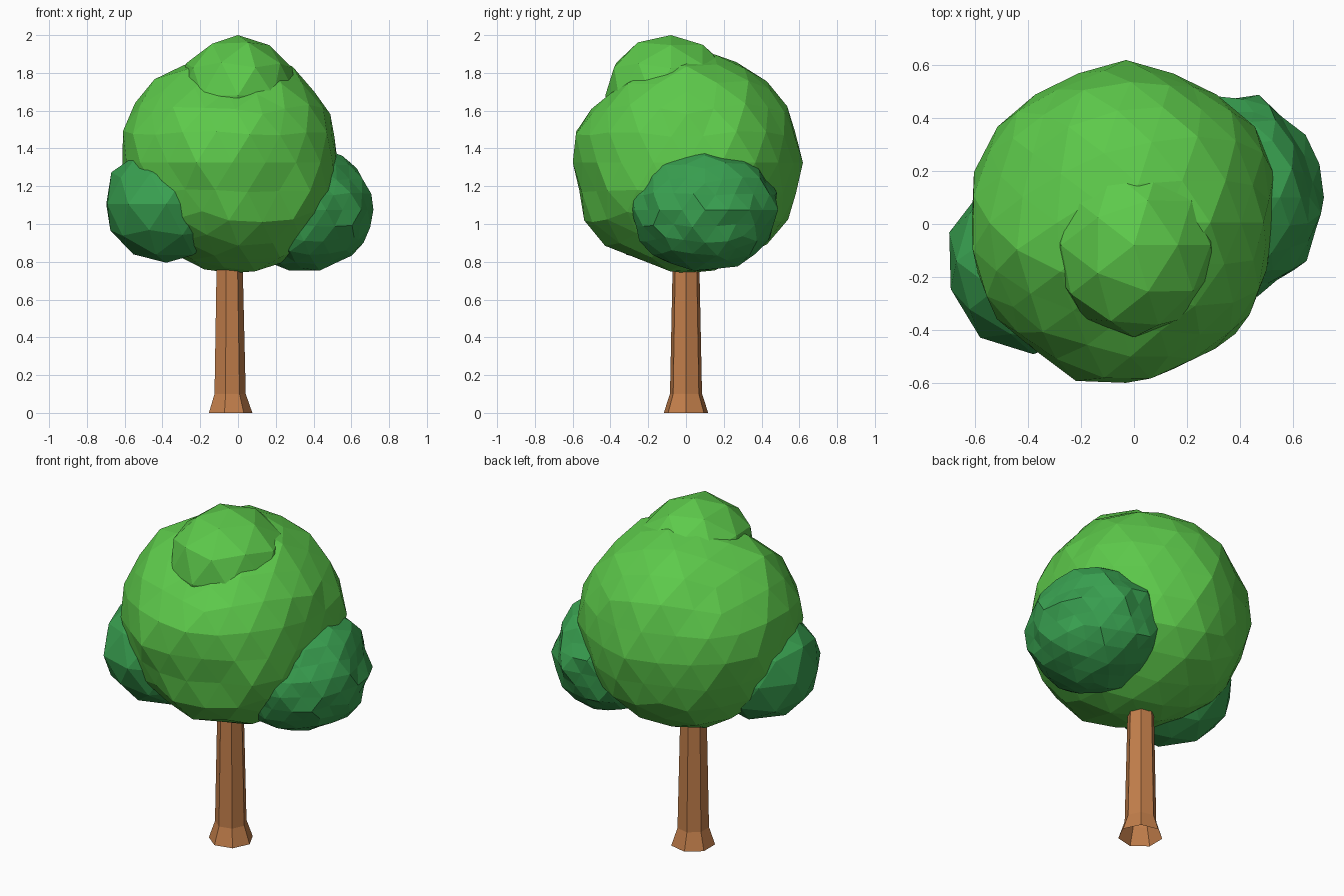
import bpy, bmesh, math, random
from mathutils import Vector

if "Cube" in bpy.data.objects:
    bpy.data.objects.remove(bpy.data.objects["Cube"])

random.seed(11)


def material(name, color):
    m = bpy.data.materials.new(name)
    m.diffuse_color = (*color, 1)
    m.use_nodes = True
    m.node_tree.nodes["Principled BSDF"].inputs["Base Color"].default_value = m.diffuse_color
    return m


def finish(bm, name, mat):
    bmesh.ops.recalc_face_normals(bm, faces=bm.faces)
    mesh = bpy.data.meshes.new(name)
    bm.to_mesh(mesh)
    bm.free()
    mesh.materials.append(mat)
    obj = bpy.data.objects.new(name, mesh)
    bpy.context.collection.objects.link(obj)
    return obj


def blob(name, center, radii, subdiv, rough, mat, bumps=()):
    """Faceted leaf clump; bumps are (direction, reach, amount) pushes on the surface."""
    bm = bmesh.new()
    bmesh.ops.create_icosphere(bm, subdivisions=subdiv, radius=1)
    for v in bm.verts:
        d = v.co.normalized()
        r = 1.0
        if abs(d.z) < 0.99:
            r += random.uniform(-rough, rough)
        for direction, reach, amount in bumps:
            dist = (d - Vector(direction).normalized()).length
            r += amount * max(0, 1 - dist / reach)
        v.co = Vector(center) + Vector([d[i] * radii[i] * r for i in range(3)])
    return finish(bm, name, mat)


leaf = material("leaf_green", (0.11, 0.59, 0.07))
dark_leaf = material("dark_leaf_green", (0.04, 0.35, 0.08))
bark = material("bark_brown", (0.54, 0.21, 0.07))

# Seven-sided trunk with a flared foot, open underneath
bm = bmesh.new()
rings = []
for z, r, x in [(0, 0.121, -0.045), (0.10, 0.087, -0.046), (0.86, 0.071, -0.048)]:
    rings.append([bm.verts.new((x + r * math.cos(k * math.tau / 7),
                                r * math.sin(k * math.tau / 7), z)) for k in range(7)])
for low, high in zip(rings, rings[1:]):
    for k in range(7):
        n = (k + 1) % 7
        bm.faces.new((low[k], low[n], high[n], high[k]))
bm.faces.new(rings[-1])
finish(bm, "trunk", bark)

# Main crown: tucked in along the lower front, flattened under the top clump
blob("main_crown", (-0.03, 0.005, 1.325), (0.59, 0.605, 0.585), 3, 0.025, leaf,
     [((-0.25, -1, -0.27), 0.4, -0.07), ((0.35, -1, -0.27), 0.4, -0.07),
      ((-0.3, -1, 0.03), 0.4, 0.05), ((0, -1, -0.62), 0.4, 0.05),
      ((0, -0.55, 0.75), 0.65, -0.12), ((0, 0.5, 0.85), 0.4, 0.03),
      ((-0.85, -0.2, 0.5), 0.5, 0.05), ((-0.7, -0.5, -0.35), 0.4, 0.04),
      ((1, -0.1, 0.15), 0.6, -0.07)])

# Crown top, leaning forward
blob("top_crown", (0, -0.08, 1.68), (0.32, 0.34, 0.32), 2, 0.02, leaf,
     [((0, -0.8, 0.5), 0.8, 0.06), ((-0.8, -0.3, 0.4), 0.6, 0.03)])

# Darker clumps low on each side
blob("right_clump", (0.36, 0.10, 1.075), (0.345, 0.39, 0.32), 3, 0.05, dark_leaf,
     [((0.7, 0, 0.8), 0.5, 0.07)])
blob("left_clump", (-0.38, -0.14, 1.105), (0.33, 0.345, 0.31), 2, 0.025, dark_leaf,
     [((-0.7, -0.2, 0.8), 0.6, 0.08), ((-0.5, -1, 0), 0.6, 0.04)])
